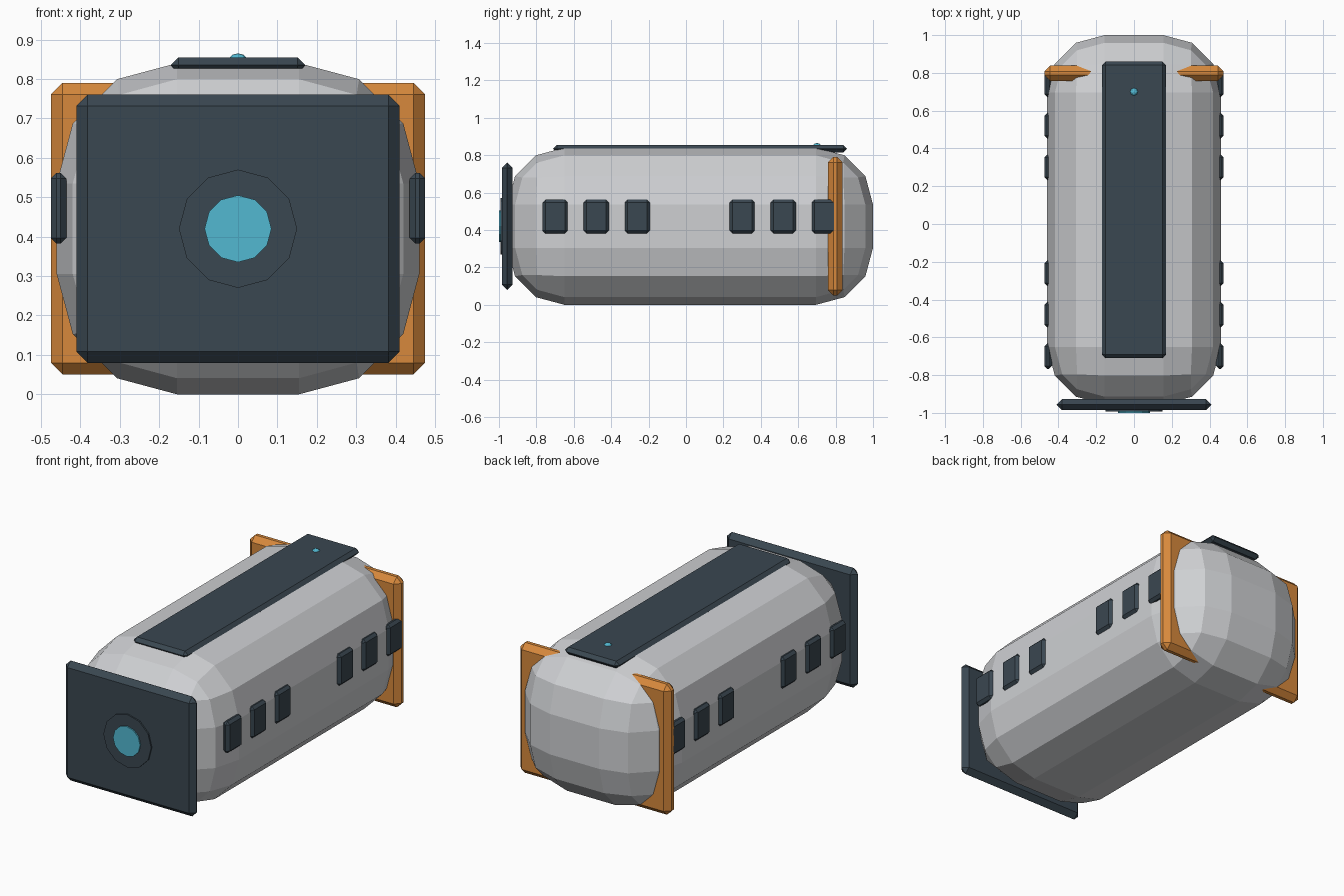
import bpy
import bmesh
from mathutils import Matrix

cube = bpy.data.objects.get("Cube")
if cube:
    bpy.data.objects.remove(cube, do_unlink=True)


def material(name, rgb):
    mat = bpy.data.materials.new(name)
    mat.use_nodes = True
    color = (*rgb, 1)
    mat.diffuse_color = color
    mat.node_tree.nodes["Principled BSDF"].inputs["Base Color"].default_value = color
    return mat


hull_grey = material("hull_grey", (0.62, 0.63, 0.65))
slate = material("slate", (0.042, 0.063, 0.082))
orange = material("orange", (0.68, 0.25, 0.045))
cyan = material("cyan", (0.085, 0.48, 0.64))


def add_object(name, bm, mat):
    mesh = bpy.data.meshes.new(name)
    bm.to_mesh(mesh)
    bm.free()
    mesh.materials.append(mat)
    obj = bpy.data.objects.new(name, mesh)
    bpy.context.collection.objects.link(obj)
    return obj


def bevelled_box(name, size, center, bevel, mat, segments=1):
    bm = bmesh.new()
    bmesh.ops.create_cube(bm, size=1, matrix=Matrix.Diagonal((*size, 1)))
    obj = add_object(name, bm, mat)
    obj.location = center
    mod = obj.modifiers.new("Bevel", "BEVEL")
    mod.width = bevel
    mod.segments = segments
    return obj


def front_disc(name, radius, y_front, y_back, z, mat):
    bm = bmesh.new()
    bmesh.ops.create_cone(bm, cap_ends=True, segments=12, radius1=radius,
                          radius2=radius, depth=y_back - y_front,
                          matrix=Matrix.Rotation(1.5707963, 4, "X"))
    obj = add_object(name, bm, mat)
    obj.location = (0, (y_front + y_back) / 2, z)
    return obj


# Rounded hull
bevelled_box("hull", (0.92, 1.955, 0.84), (0, 0.0225, 0.42), 0.305, hull_grey, 3)

# Front plate with its round port
bevelled_box("front_plate", (0.82, 0.058, 0.68), (0, -0.956, 0.42), 0.0285, slate)
front_disc("port_rim", 0.15, -0.993, -0.96, 0.42, slate)
front_disc("port_lens", 0.085, -1.0, -0.96, 0.42, cyan)

# Rear frame around the hull
bevelled_box("rear_frame", (0.95, 0.08, 0.74), (0, 0.798, 0.42), 0.03, orange)

# Roof strip and beacon
bevelled_box("roof_strip", (0.34, 1.57, 0.04), (0, 0.075, 0.835), 0.019, slate)
bm = bmesh.new()
bmesh.ops.create_uvsphere(bm, u_segments=8, v_segments=6, radius=0.028)
beacon = add_object("roof_beacon", bm, cyan)
beacon.location = (0, 0.70, 0.837)

# Two groups of three windows on each side
for side, label in ((1, "left"), (-1, "right")):
    for group, start in (("front", -0.70), ("rear", 0.30)):
        for i in range(3):
            bevelled_box(f"{label}_{group}_window_{i + 1}", (0.04, 0.134, 0.18),
                         (side * 0.455, start + i * 0.22, 0.472), 0.015, slate)
